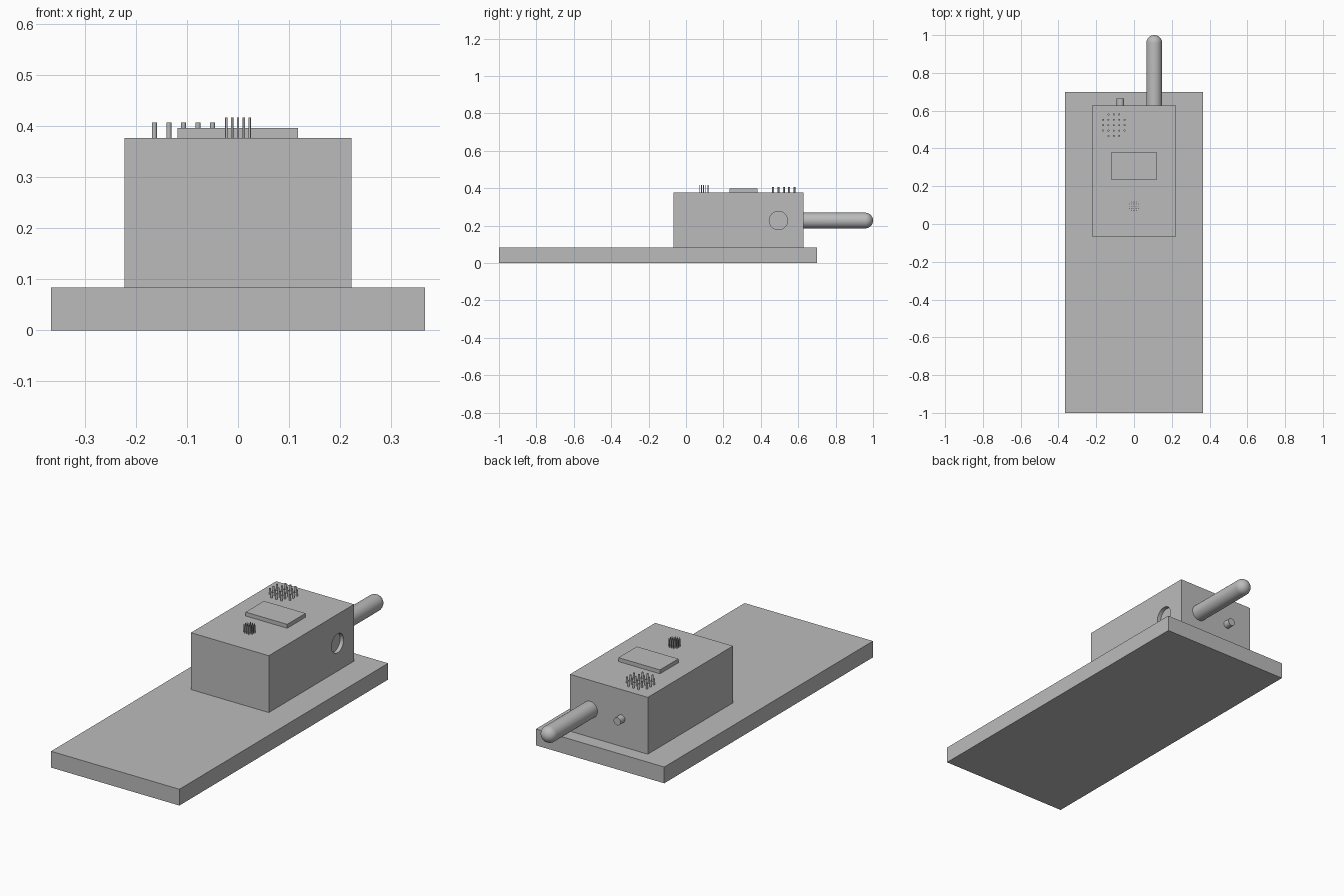
import bpy, bmesh, math
from mathutils import Matrix, Vector

if "Cube" in bpy.data.objects:
    bpy.data.objects.remove(bpy.data.objects["Cube"], do_unlink=True)

# One plain grey for everything
grey = bpy.data.materials.new("plain_grey")
grey.use_nodes = True
grey.diffuse_color = (0.5, 0.5, 0.5, 1)
grey.node_tree.nodes["Principled BSDF"].inputs["Base Color"].default_value = (0.5, 0.5, 0.5, 1)


def finish(name, bm, smooth=False):
    bmesh.ops.recalc_face_normals(bm, faces=bm.faces)
    mesh = bpy.data.meshes.new(name)
    bm.to_mesh(mesh)
    bm.free()
    mesh.materials.append(grey)
    ob = bpy.data.objects.new(name, mesh)
    bpy.context.collection.objects.link(ob)
    if smooth:
        bpy.ops.object.select_all(action='DESELECT')
        ob.select_set(True)
        bpy.context.view_layer.objects.active = ob
        bpy.ops.object.shade_smooth_by_angle(angle=math.radians(35))
    return ob


def box(name, low, high):
    low, high = Vector(low), Vector(high)
    bm = bmesh.new()
    bmesh.ops.create_cube(bm, size=1, matrix=Matrix.Translation((low + high) / 2)
                          @ Matrix.Diagonal((*(high - low), 1)))
    return finish(name, bm)


def add_cylinder(bm, start, end, radius, sides):
    start, end = Vector(start), Vector(end)
    axis = end - start
    turn = axis.to_track_quat('Z', 'Y').to_matrix().to_4x4()
    bmesh.ops.create_cone(bm, cap_ends=True, segments=sides, radius1=radius, radius2=radius,
                          depth=axis.length, matrix=Matrix.Translation((start + end) / 2) @ turn)


def cylinder(name, start, end, radius, sides=48):
    bm = bmesh.new()
    add_cylinder(bm, start, end, radius, sides)
    return finish(name, bm, True)


def pin_grid(name, cx, cy, step, radius, top):
    # Five by five pins without the corners
    bm = bmesh.new()
    for i in range(-2, 3):
        for j in range(-2, 3):
            if abs(i) + abs(j) < 4:
                x, y = cx + i * step, cy + j * step
                add_cylinder(bm, (x, y, 0.37), (x, y, top), radius, 16)
    return finish(name, bm, True)


# Slab and body
box("base_slab", (-0.366, -1, 0), (0.366, 0.70, 0.084))
body = box("body", (-0.222, -0.066, 0.084), (0.222, 0.628, 0.377))

# Shallow round recess in the left side
cutter = cylinder("recess_cutter", (0.202, 0.494, 0.227), (0.3, 0.494, 0.227), 0.049)
cutter.hide_render = True
cutter.hide_set(True)
cut = body.modifiers.new("side_recess", 'BOOLEAN')
cut.operation = 'DIFFERENCE'
cut.solver = 'EXACT'
cut.object = cutter
bpy.context.view_layer.objects.active = body
bpy.ops.object.modifier_apply(modifier=cut.name)
bpy.data.objects.remove(cutter, do_unlink=True)

# Screen plate and pin groups on top
box("screen", (-0.119, 0.232, 0.377), (0.118, 0.382, 0.397))
pin_grid("speaker_pins", -0.107, 0.523, 0.0285, 0.005, 0.407)
pin_grid("microphone_pins", 0, 0.094, 0.0114, 0.0023, 0.417)

# Antenna: revolved profile with a domed tip
radius, tip = 0.042, 1.0
bm = bmesh.new()
profile = [(radius, 0.62)]
profile += [(radius * math.cos(a), tip - radius + radius * math.sin(a))
            for a in (math.pi / 2 * k / 12 for k in range(13))]
verts = [bm.verts.new((r, y, 0)) for r, y in profile]
edges = [bm.edges.new(pair) for pair in zip(verts, verts[1:])]
bmesh.ops.spin(bm, geom=verts + edges, cent=(0, 0, 0), axis=(0, 1, 0),
               angle=math.tau, steps=48, use_merge=True)
bmesh.ops.remove_doubles(bm, verts=bm.verts, dist=0.0001)
bmesh.ops.holes_fill(bm, edges=bm.edges, sides=0)
bmesh.ops.translate(bm, verts=bm.verts, vec=(0.107, 0, 0.227))
finish("antenna", bm, True)

# Small knob beside the antenna
cylinder("knob", (-0.072, 0.62, 0.227), (-0.072, 0.664, 0.227), 0.02, 32)
